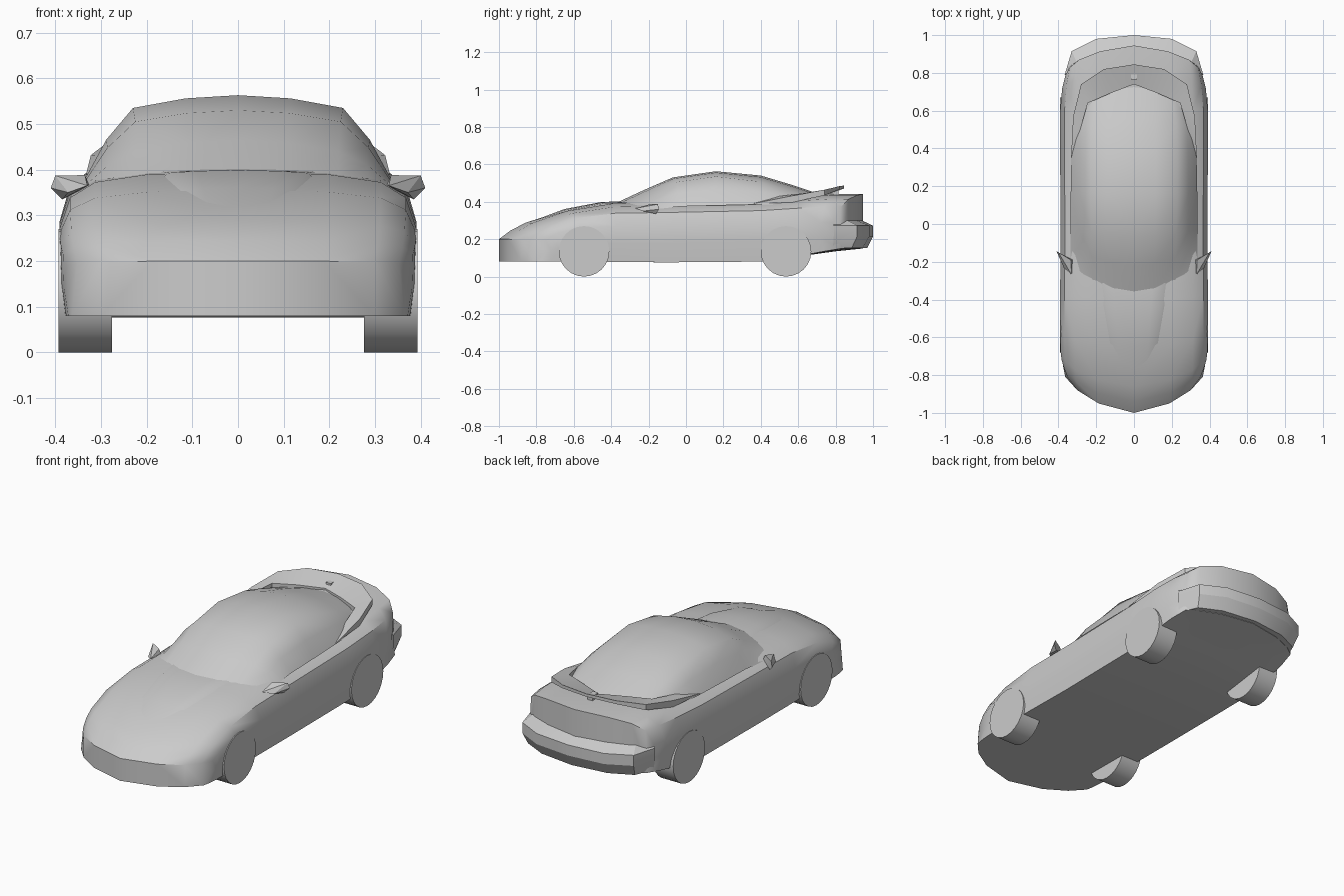
import bpy, bmesh, math
from mathutils import Vector

if "Cube" in bpy.data.objects:
    bpy.data.objects.remove(bpy.data.objects["Cube"])


def finish(name, bm, mirror=True, angle=38):
    """Turn a bmesh of the right half into a smoothed, mirrored object."""
    bmesh.ops.remove_doubles(bm, verts=bm.verts, dist=0.0005)
    bmesh.ops.recalc_face_normals(bm, faces=bm.faces)
    mesh = bpy.data.meshes.new(name)
    bm.to_mesh(mesh)
    bm.free()
    ob = bpy.data.objects.new(name, mesh)
    bpy.context.collection.objects.link(ob)
    bpy.ops.object.select_all(action='DESELECT')
    bpy.context.view_layer.objects.active = ob
    ob.select_set(True)
    bpy.ops.object.shade_smooth_by_angle(angle=math.radians(angle))
    if mirror:
        mod = ob.modifiers.new("mirror", 'MIRROR')
        mod.merge_threshold = 0.001
    return ob


def loft(name, rows, closed=False, pair_caps=False, angle=38):
    """Skin a list of sections; pair_caps closes both ends top to bottom."""
    bm = bmesh.new()
    grid = [[bm.verts.new(p) for p in row] for row in rows]
    n = len(rows[0])
    for a, b in zip(grid, grid[1:]):
        for i in range(n if closed else n - 1):
            j = (i + 1) % n
            bm.faces.new((a[i], a[j], b[j], b[i]))
    if pair_caps:
        for r in (grid[0], grid[-1]):
            for i in range(n // 2 - 1):
                bm.faces.new((r[i], r[i + 1], r[n - 2 - i], r[n - 1 - i]))
    return finish(name, bm, angle=angle)


# Lower body: stations along y, with ends bowed in plan
FRAC = [0, .5, .8, .94, 1, .995, .97, .8, .5, 0]
DROP = [0, .04, .18, .45, 1]
BOW = [0, .2, .48, .76, 1, 1, .76, .48, .2, 0]


def body_section(y, bow, top, waist, width, sill, bottom):
    zs = [top + (waist - top) * d for d in DROP] + [sill] + [bottom] * 4
    return [(f * width, y + bow * g, z) for f, g, z in zip(FRAC, BOW, zs)]


stations = [
    (-1.0, .25, .20, .19, .375, .13, .08),
    (-.94, .22, .245, .215, .383, .14, .08),
    (-.86, .18, .287, .235, .388, .15, .08),
    (-.65, .08, .355, .26, .391, .17, .08),
    (-.40, .03, .395, .27, .391, .18, .078),
    (-.10, 0, .402, .27, .389, .18, .076),
    (.40, 0, .412, .28, .391, .19, .08),
    (.62, -.02, .432, .285, .391, .20, .11),
    (.80, -.08, .442, .29, .38, .21, .135),
    (.945, -.155, .441, .29, .362, .22, .15),
]
loft("car_body", [body_section(*s) for s in stations], pair_caps=True)

# Cabin: windscreen, roof and rear glass as one smooth shell
cabin = []
for y, bow, zc, zr, zb, rail, base in [
        (-.375, .17, .393, .385, .36, .22, .335),
        (-.22, .10, .465, .44, .365, .22, .335),
        (-.07, .04, .53, .505, .375, .225, .335),
        (.16, 0, .563, .535, .38, .23, .335),
        (.40, -.02, .54, .508, .385, .23, .332),
        (.56, -.06, .492, .468, .385, .225, .32),
        (.73, -.14, .436, .428, .37, .20, .30)]:
    pts = [(0, zc), (rail / 2, zc - (zc - zr) * .25), (rail, zr),
           ((rail + base) / 2 + .006, (zr + zb) / 2 + .008), (base, zb)]
    cabin.append([(x, y + bow * (x / base) ** 2, z) for x, z in pts])
loft("cabin", cabin, angle=45)

# Raised centre of the hood
hood = []
for y, z, w in [(-.80, .305, .11), (-.65, .361, .125), (-.45, .399, .15), (-.33, .402, .165)]:
    hood.append([(0, y, z), (w * .6, y + .01, z - .002), (w, y + .02, z - .006),
                 (w + .03, y + .025, z - .025)])
loft("hood_bulge", hood)

# Rear bumper: ledge section swept around the tail
bumper = []
for xo, yo, xi, yi in [(0, 1.0, 0, .93), (.20, .98, .19, .90),
                       (.33, .915, .30, .85), (.367, .79, .35, .78)]:
    under = Vector((xo, yo)).lerp(Vector((xi, yi)), .45)
    bumper.append([(xi, yi, .305), (xo, yo, .272), (xo, yo, .215),
                   (under.x, under.y, .152), (xi, yi, .152)])
loft("rear_bumper", bumper, closed=True, angle=25)

# Wrap-around spoiler
spoiler = []
for outer, inner, thick in [
        ((0, .845, .487), (0, .74, .447), .016),
        ((.16, .82, .483), (.13, .69, .45), .018),
        ((.28, .74, .464), (.245, .64, .447), .03),
        ((.322, .57, .432), (.285, .50, .43), .035),
        ((.333, .35, .388), (.333, .35, .388), 0)]:
    o, i, d = Vector(outer), Vector(inner), Vector((0, 0, thick))
    spoiler.append([i, o, o - d, i - d])
loft("spoiler", spoiler, closed=True, angle=25)

# Small post under the spoiler
bm = bmesh.new()
bmesh.ops.create_cube(bm, size=1)
for v in bm.verts:
    v.co = (v.co.x * .03, .79 + v.co.y * .05, .452 + v.co.z * .03)
finish("spoiler_post", bm, mirror=False)

# Door mirrors
bm = bmesh.new()
for p in [(.325, -.19, .365), (.335, -.19, .388), (.40, -.15, .387), (.41, -.145, .36),
          (.385, -.16, .335), (.372, -.23, .35), (.33, -.27, .365)]:
    bm.verts.new(p)
bmesh.ops.convex_hull(bm, input=bm.verts)
finish("door_mirrors", bm, angle=15)

# Wheels
for name, y in (("front_wheels", -.545), ("rear_wheels", .535)):
    bm = bmesh.new()
    bmesh.ops.create_cone(bm, cap_ends=True, segments=24, radius1=.135,
                          radius2=.135, depth=.117)
    for v in bm.verts:
        v.co = (.3345 + v.co.z, y + v.co.y, .135 + v.co.x)
    finish(name, bm)
